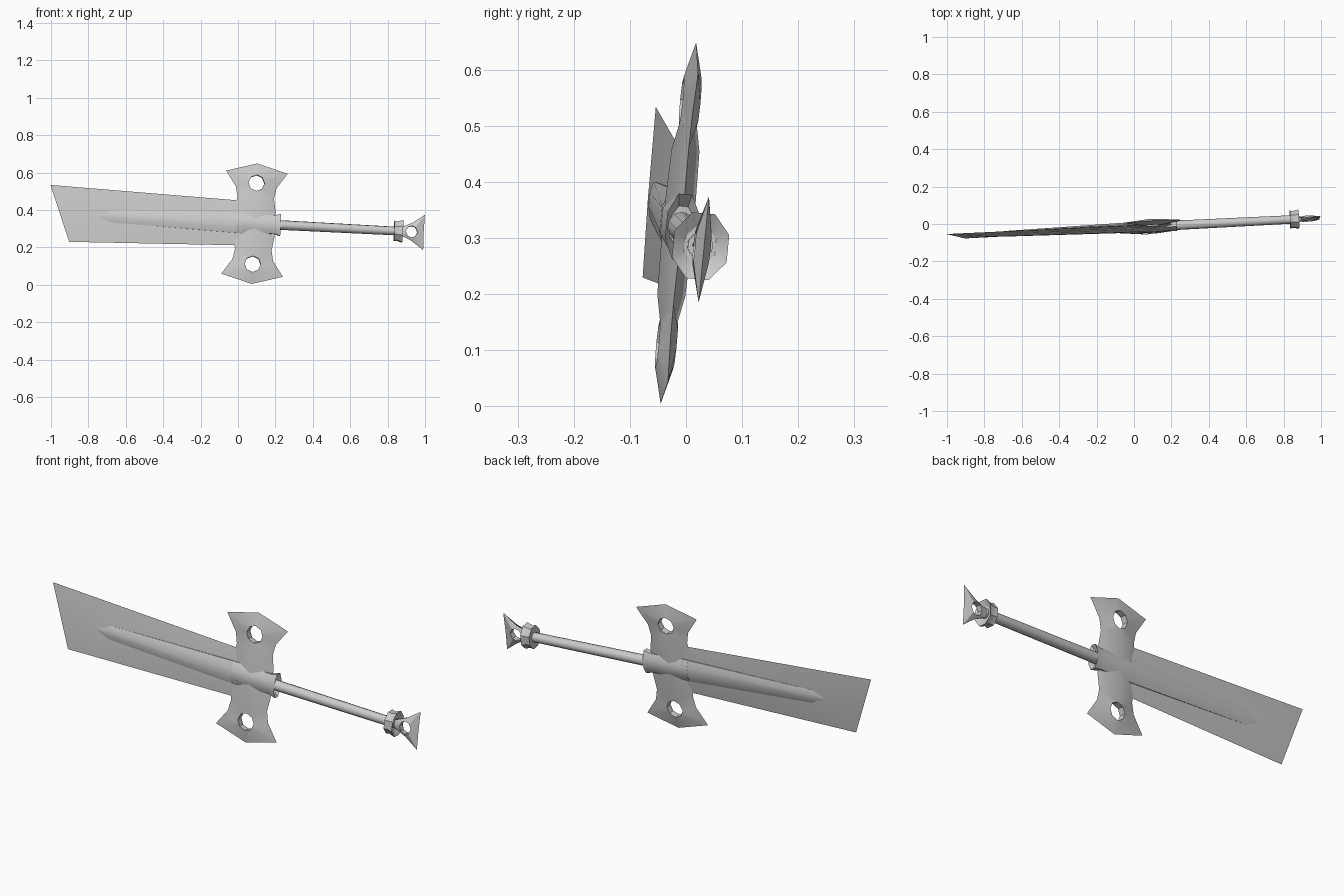
import bpy, bmesh, math
from mathutils import Vector, Matrix

if "Cube" in bpy.data.objects:
    bpy.data.objects.remove(bpy.data.objects["Cube"])

# Sword frame: u along the weapon, v through its thickness, w along the guard
U = Vector((1, 0.05, -0.052)).normalized()
W = Vector((0.047, 0.098, 1))
W = (W - U * W.dot(U)).normalized()
V = W.cross(U)
ORIGIN = Vector((0.1, -0.013, 0.326))
FRAME = Matrix.Translation(ORIGIN) @ Matrix((U, V, W)).transposed().to_4x4()


def finish(name, verts, faces, angle=30):
    me = bpy.data.meshes.new(name)
    me.from_pydata([tuple(v) for v in verts], [], faces)
    bm = bmesh.new()
    bm.from_mesh(me)
    bmesh.ops.remove_doubles(bm, verts=bm.verts, dist=0.0005)
    bmesh.ops.transform(bm, matrix=FRAME, verts=bm.verts)
    bmesh.ops.recalc_face_normals(bm, faces=bm.faces)
    bm.to_mesh(me)
    bm.free()
    ob = bpy.data.objects.new(name, me)
    bpy.context.collection.objects.link(ob)
    bpy.ops.object.select_all(action='DESELECT')
    ob.select_set(True)
    bpy.context.view_layer.objects.active = ob
    bpy.ops.object.shade_smooth_by_angle(angle=math.radians(angle))
    return ob


def mirrored(quads, center_u=0, flip_u=True):
    """Repeat faces on both sides of the thickness and the mirror planes."""
    verts, faces = [], []
    for su in ((1, -1) if flip_u else (1,)):
        for sv in (1, -1):
            for sw in (1, -1):
                for q in quads:
                    n = len(verts)
                    verts += [(center_u + su * u, sv * v, sw * w) for u, v, w in q]
                    faces.append(list(range(n, n + len(q))))
    return verts, faces


def loft(name, sections, caps=True, angle=30):
    n = len(sections[0])
    verts = [p for s in sections for p in s]
    faces = [[i * n + k, i * n + (k + 1) % n, (i + 1) * n + (k + 1) % n, (i + 1) * n + k]
             for i in range(len(sections) - 1) for k in range(n)]
    if caps:
        faces += [list(range(n)), list(range(len(verts) - n, len(verts)))]
    return finish(name, verts, faces, angle)


def oval(u, rv, rw, n):
    return [(u, rv * math.cos(2 * math.pi * (k + 0.5) / n),
             rw * math.sin(2 * math.pi * (k + 0.5) / n)) for k in range(n)]


def hexagon(u, v, w, flat_w, flat_v):
    return [(u, v, flat_w), (u, flat_v, w), (u, -flat_v, w), (u, -v, flat_w),
            (u, -v, -flat_w), (u, -flat_v, -w), (u, flat_v, -w), (u, v, -flat_w)]


def holed_plate(outer, hole_center, radius, v_hole, angles):
    """Quads from an outline to a hole, plus the hole wall."""
    inner = [(hole_center[0] + radius * math.cos(math.radians(a)), v_hole,
              hole_center[1] + radius * math.sin(math.radians(a))) for a in angles]
    quads = []
    for i in range(len(outer) - 1):
        a, b = inner[i], inner[i + 1]
        quads.append([outer[i], outer[i + 1], b, a])
        quads.append([a, b, (b[0], 0, b[2]), (a[0], 0, a[2])])
    return quads


# Blade: sharp edges, slanted end, shallow ridge
top_root, top_tip = (-0.02, 0, 0.118), (-1.113, 0, 0.151)
low_root, low_tip = (-0.02, 0, -0.118), (-0.998, 0, -0.149)
verts, faces = [], []
for s in (1, -1):
    root, ridge = (-0.02, 0.016 * s, 0), (-0.86, 0.012 * s, 0)
    for q in ([top_root, top_tip, ridge, root], [low_root, root, ridge, low_tip],
              [top_tip, low_tip, ridge]):
        n = len(verts)
        verts += q
        faces.append(list(range(n, n + len(q))))
finish("blade", verts, faces)

# Raised spine tapering along the blade
loft("blade_spine", [hexagon(-0.86, 0.011, 0.022, 0.006, 0.004),
                     hexagon(-0.78, 0.014, 0.034, 0.012, 0.009),
                     hexagon(-0.08, 0.027, 0.056, 0.022, 0.012)])

# Guard: thick middle, sharp outline, one hole in each wing
outer = [(0, 0, 0.324), (0.165, 0, 0.277), (0.109, 0, 0.195),
         (0.098, 0, 0.14), (0, 0.025, 0.13)]
quads = holed_plate(outer, (0, 0.218), 0.043, 0.016, (90, 45, 0, -45, -90))
quads.append([(0.098, 0, 0.14), (0, 0.025, 0.13), (0, 0.028, 0), (0.11, 0, 0.07)])
quads.append([(0.11, 0, 0.07), (0, 0.028, 0), (0.105, 0, 0)])
finish("guard", *mirrored(quads, -0.012))

# Socket through the guard with a flared, hollowed mouth
loft("guard_socket", [hexagon(-0.11, 0.027, 0.056, 0.022, 0.012),
                      hexagon(0.0, 0.031, 0.052, 0.022, 0.012),
                      hexagon(0.095, 0.027, 0.05, 0.022, 0.012),
                      hexagon(0.128, 0.029, 0.059, 0.024, 0.012),
                      hexagon(0.105, 0.020, 0.036, 0.018, 0.008)])

# Grip
loft("grip", [oval(0.08, 0.026, 0.026, 10), oval(0.77, 0.023, 0.023, 10)], angle=40)

# Pommel collar with a dished end
loft("pommel_collar", [oval(u, rv, rw, 8) for u, rv, rw in
                       ((0.738, 0.03, 0.034), (0.736, 0.05, 0.058), (0.752, 0.047, 0.054),
                        (0.782, 0.053, 0.064), (0.765, 0.03, 0.036))])

# Pommel fin: flared plate with a hole
outer = [(0.895, 0, 0), (0.897, 0, 0.095), (0.83, 0.003, 0.047),
         (0.765, 0.006, 0.018), (0.765, 0.014, 0)]
quads = holed_plate(outer, (0.83, 0), 0.031, 0.014, (0, 50, 90, 130, 180))
finish("pommel_fin", *mirrored(quads, 0, flip_u=False))
